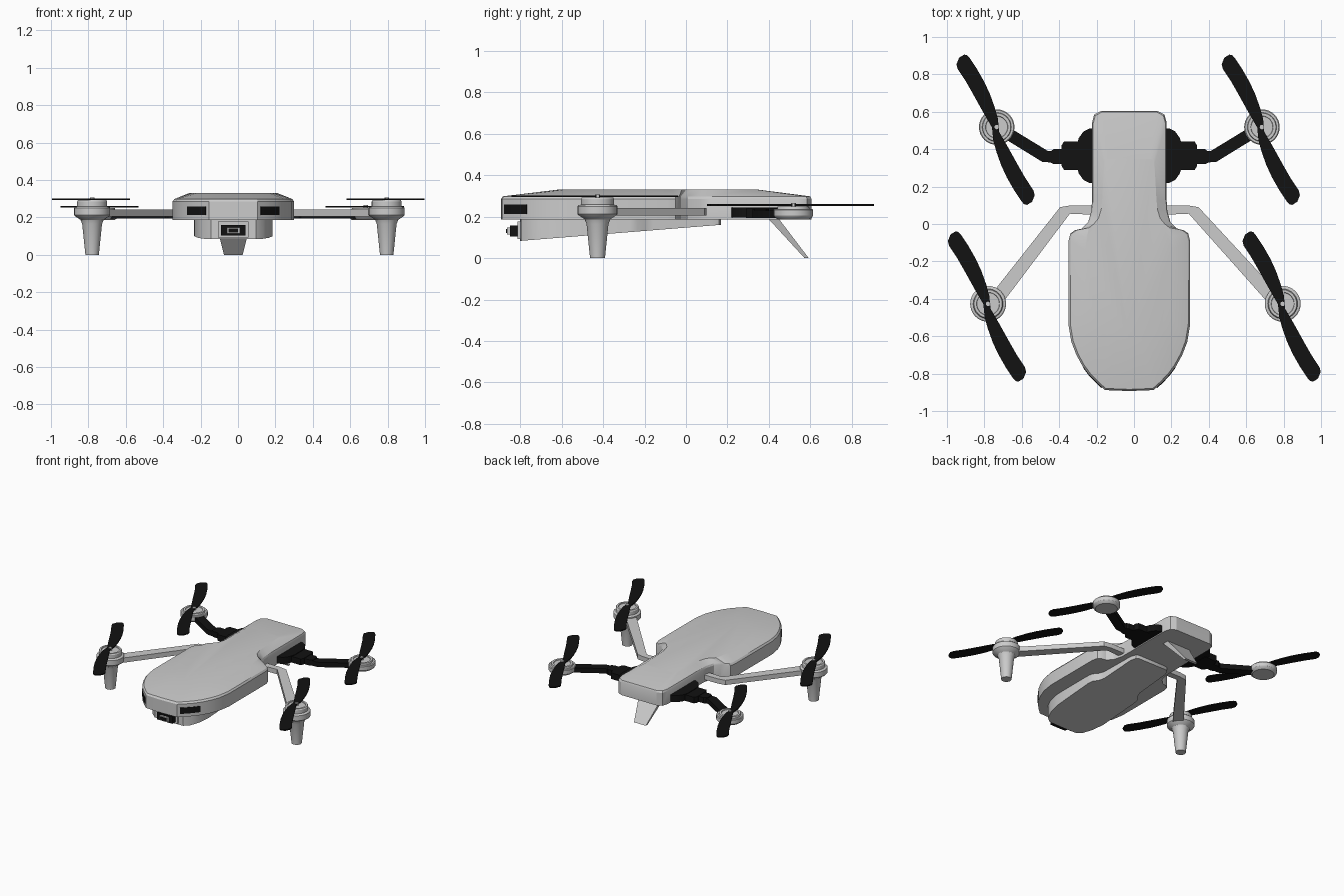
import bpy, bmesh, math
from mathutils import Vector

if "Cube" in bpy.data.objects:
    bpy.data.objects.remove(bpy.data.objects["Cube"])

CX = -0.025  # centre line of the body
black = bpy.data.materials.new("black_plastic")
black.diffuse_color = (0.006, 0.006, 0.006, 1)
black.use_nodes = True
black.node_tree.nodes["Principled BSDF"].inputs["Base Color"].default_value = black.diffuse_color


def loft(name, rings, mat=None, angle=30):
    """Closed solid through rings with equal point counts."""
    bm = bmesh.new()
    vs = [[bm.verts.new(p) for p in r] for r in rings]
    n = len(rings[0])
    for a, b in zip(vs, vs[1:]):
        for i in range(n):
            j = (i + 1) % n
            bm.faces.new((a[i], a[j], b[j], b[i]))
    bm.faces.new(vs[0][::-1])
    bm.faces.new(vs[-1])
    bmesh.ops.recalc_face_normals(bm, faces=bm.faces)
    me = bpy.data.meshes.new(name)
    bm.to_mesh(me)
    bm.free()
    ob = bpy.data.objects.new(name, me)
    bpy.context.collection.objects.link(ob)
    if mat:
        me.materials.append(mat)
    bpy.ops.object.select_all(action='DESELECT')
    ob.select_set(True)
    bpy.context.view_layer.objects.active = ob
    bpy.ops.object.shade_smooth_by_angle(angle=math.radians(angle))
    return ob


def prism(name, poly, z0, z1, mat=None):
    return loft(name, [[(x, y, z) for x, y in poly] for z in (z0, z1)], mat)


def lathe(name, profile, x, y, mat=None, n=32):
    t = [2 * math.pi * i / n for i in range(n)]
    return loft(name, [[(x + r * math.cos(a), y + r * math.sin(a), z) for a in t]
                       for r, z in profile], mat)


def box(name, x0, x1, y0, y1, z0, z1, mat=None):
    return prism(name, [(x0, y0), (x1, y0), (x1, y1), (x0, y1)], z0, z1, mat)


def mirrored(half):
    """Half outline (half width, y) from front centre to rear centre -> full loop."""
    return ([(CX + w, y) for w, y in half] +
            [(CX - w, y) for w, y in half[-2:0:-1]])


# upper shell
outer = [(0, -.893), (.13, -.888), (.17, -.853), (.215, -.807), (.25, -.76), (.283, -.70),
         (.31, -.63), (.325, -.54), (.325, -.09), (.315, -.05), (.29, -.033), (.255, -.025),
         (.22, .01), (.203, .07), (.20, .12), (.20, .54), (.188, .585), (.15, .605), (0, .605)]
plateau = [(0, -.62), (.06, -.62), (.10, -.61), (.14, -.585), (.17, -.55), (.19, -.5),
           (.205, -.44), (.22, -.36), (.235, -.14), (.23, -.07), (.215, -.02), (.19, .0),
           (.165, .03), (.15, .08), (.145, .13), (.135, .32), (.13, .345), (.11, .35), (0, .35)]
rim = [(w * .97, y * .99) for w, y in outer]
loft("upper_shell", [[(x, y, z) for x, y in mirrored(h)] for h, z in
                     ((outer, .187), (outer, .285), (rim, .298), (plateau, .33))], angle=25)

# lower hull with sloping underside
hull = mirrored([(0, -.80), (.12, -.797), (.16, -.765), (.19, -.70), (.208, -.61), (.21, -.52),
                 (.21, -.27), (.203, -.235), (.175, -.20), (.16, -.16), (.155, .12),
                 (.14, .16), (.12, .17), (0, .17)])
loft("lower_hull", [[(x, y, .083 + (y + .8) * .08) for x, y in hull],
                    [(x, y, .19) for x, y in hull]])

# camera with frame
box("camera_frame", CX - .082, CX + .082, -.812, -.78, .092, .177)
box("camera_housing", CX - .065, CX + .065, -.85, -.80, .104, .158, black)
box("camera_lens", CX - .035, CX + .035, -.864, -.84, .114, .147)
box("camera_glass", CX - .025, CX + .025, -.868, -.85, .120, .141, black)

# front sensor windows on the curved nose
for s, side in ((-1, "left"), (1, "right")):
    curve = [(.148, -.877), (.17, -.858), (.215, -.812), (.247, -.769)]
    poly = [(CX + s * w, y) for w, y in curve] + \
           [(CX + s * (w - .02), y + .025) for w, y in curve[::-1]]
    prism("sensor_window_" + side, poly, .212, .258, black)

# sloping rear leg
leg = [(.40, .187, .097), (.45, .187, .097), (.592, 0, .05), (.572, 0, .05)]
loft("rear_leg", [[(CX + s * w, y, z) for y, z, w in leg] for s in (-1, 1)])

# half propeller blade outline, repeated by half turn
blade = [(.018, 0), (.012, .06), (-.005, .12), (-.03, .19), (-.06, .255), (-.10, .325),
         (-.138, .382), (-.152, .398), (-.168, .402), (-.195, .385), (-.209, .35),
         (-.203, .325), (-.16, .26), (-.12, .19), (-.07, .10), (-.018, .01)]


def propeller(name, x, y, z):
    px, py = x - .006, y - .014
    pts = blade + [(-a, -b) for a, b in blade]
    prism(name, [(px + a, py + b) for a, b in pts], z - .004, z + .004, black)
    lathe(name + "_pin", [(.012, z - .01), (.012, z + .009)], x, y, n=12)


front_motor = [(.036, 0), (.053, .165), (.062, .187), (.092, .207), (.096, .212), (.096, .25),
               (.090, .256), (.08, .258), (.08, .285), (.075, .293), (.062, .293),
               (.060, .287), (.03, .287)]
rear_motor = [(.076, .187), (.09, .197), (.095, .205), (.095, .233), (.09, .238), (.078, .238),
              (.075, .25), (.06, .25), (.058, .245), (.03, .245)]

for s, side, fx in ((-1, "left", -.78), (1, "right", .795)):
    # grey front arm, motor with leg, propeller
    m = abs(fx - CX)
    arm = [(.15, .10), (.31, .10), (.37, .09), (m - .01, -.385), (m - .075, -.425),
           (.318, .055), (.15, .048)]
    prism("front_arm_" + side, [(CX + s * w, y) for w, y in arm], .205, .241)
    lathe("front_motor_leg_" + side, front_motor, fx, -.427)
    propeller("front_propeller_" + side, fx, -.427, .298)

    # black rear hinge in three steps
    for part, poly, z0, z1 in (
            ("hinge", [(.15, .51), (.215, .51), (.245, .495), (.27, .46), (.282, .42), (.282, .31),
                       (.27, .27), (.245, .235), (.215, .22), (.15, .22)], .195, .245),
            ("knuckle", [(.25, .44), (.35, .44), (.362, .42), (.362, .31), (.35, .29), (.25, .29)],
             .193, .24),
            ("collar", [(.35, .40), (.405, .40), (.425, .385), (.425, .33), (.405, .32), (.35, .32)],
             .193, .236),
            ("arm", [(.40, .39), (.435, .39), (.64, .515), (.69, .50), (.665, .455), (.465, .332),
                     (.40, .328)], .193, .23)):
        prism("rear_%s_%s" % (part, side), [(CX + s * w, y) for w, y in poly], z0, z1, black)
    rx = CX + s * .709
    lathe("rear_motor_" + side, rear_motor, rx, .518)
    propeller("rear_propeller_" + side, rx, .518, .256)
